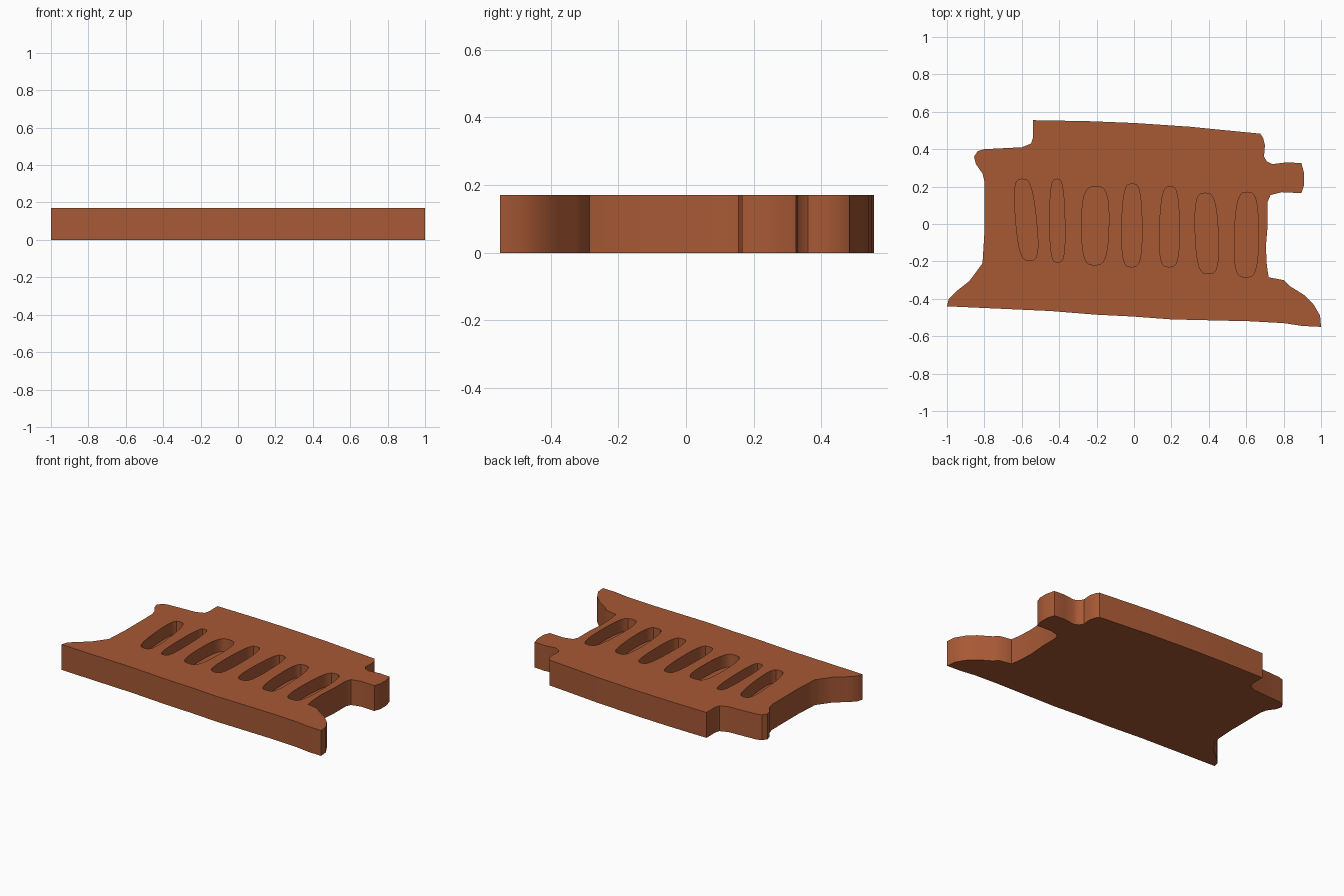
import bpy, bmesh, math

if "Cube" in bpy.data.objects:
    bpy.data.objects.remove(bpy.data.objects["Cube"])

HEIGHT, FLOOR = 0.17, 0.085

brown = bpy.data.materials.new("terracotta brown")
brown.diffuse_color = (0.39, 0.10, 0.036, 1)
brown.use_nodes = True
brown.node_tree.nodes["Principled BSDF"].inputs["Base Color"].default_value = brown.diffuse_color


def prism(name, loops, z0, z1):
    """Extrude closed outlines between two heights."""
    bm = bmesh.new()
    for pts in loops:
        face = bm.faces.new([bm.verts.new((x, y, z0)) for x, y in pts])
        ext = bmesh.ops.extrude_face_region(bm, geom=[face], use_keep_orig=True)
        for v in ext["geom"]:
            if isinstance(v, bmesh.types.BMVert):
                v.co.z = z1
    bmesh.ops.recalc_face_normals(bm, faces=bm.faces)
    mesh = bpy.data.meshes.new(name)
    bm.to_mesh(mesh)
    bm.free()
    mesh.materials.append(brown)
    obj = bpy.data.objects.new(name, mesh)
    bpy.context.collection.objects.link(obj)
    return obj


def slot(tl, tr, top, bl, br, bottom, n=28):
    """Rounded, slightly tapered slot outline."""
    pts = []
    for i in range(n):
        a = 2 * math.pi * i / n
        c, s = math.cos(a), math.sin(a)
        u = math.copysign(abs(c) ** 0.55, c) * 0.5 + 0.5
        v = math.copysign(abs(s) ** 0.8, s) * 0.5 + 0.5
        left, right = bl + (tl - bl) * v, br + (tr - br) * v
        pts.append((left + (right - left) * u, bottom + (top - bottom) * v))
    return pts


# Plate outline, clockwise from the upper left corner
outline = [
    (-.54, .555), (-.25, .55), (0, .54), (.3, .52), (.5, .5), (.675, .483),
    (.69, .46), (.70, .42), (.695, .36), (.71, .335), (.74, .32),
    (.82, .33), (.895, .325), (.91, .27), (.91, .21), (.895, .165),
    (.79, .17), (.73, .155), (.715, .12), (.715, 0), (.705, -.12),
    (.71, -.22), (.72, -.285), (.80, -.30), (.83, -.33), (.91, -.38),
    (.96, -.43), (.995, -.49), (1, -.55), (.9, -.545), (.8, -.53),
    (.62, -.52), (.2, -.51), (0, -.495), (-.2, -.485), (-.45, -.465),
    (-1, -.44), (-.99, -.40), (-.95, -.36), (-.88, -.305), (-.81, -.21),
    (-.8, -.05), (-.8, .23), (-.81, .27), (-.845, .32), (-.855, .36),
    (-.835, .39), (-.8, .4), (-.6, .41), (-.55, .43), (-.54, .46)]

# Slots: top left x, top right x, top y, bottom left x, bottom right x, bottom y
slots = [
    (-.65, -.545, .24, -.615, -.50, -.195),
    (-.45, -.375, .24, -.45, -.365, -.205),
    (-.28, -.13, .20, -.28, -.14, -.22),
    (-.06, .04, .215, -.07, .045, -.23),
    (.145, .24, .20, .13, .245, -.23),
    (.32, .44, .165, .335, .46, -.265),
    (.545, .665, .17, .53, .665, -.285)]

plate = prism("slotted_plate", [outline], 0, HEIGHT)
cutter = prism("slot_cutter", [slot(*s) for s in slots], FLOOR, HEIGHT + 0.1)
cutter.hide_render = True

# Cut the blind slots into the top
mod = plate.modifiers.new("slots", 'BOOLEAN')
mod.operation = 'DIFFERENCE'
mod.solver = 'EXACT'
mod.object = cutter
bpy.context.view_layer.objects.active = plate
plate.select_set(True)
bpy.ops.object.modifier_apply(modifier=mod.name)
bpy.data.objects.remove(cutter)
bpy.ops.object.shade_smooth_by_angle(angle=math.radians(35))
